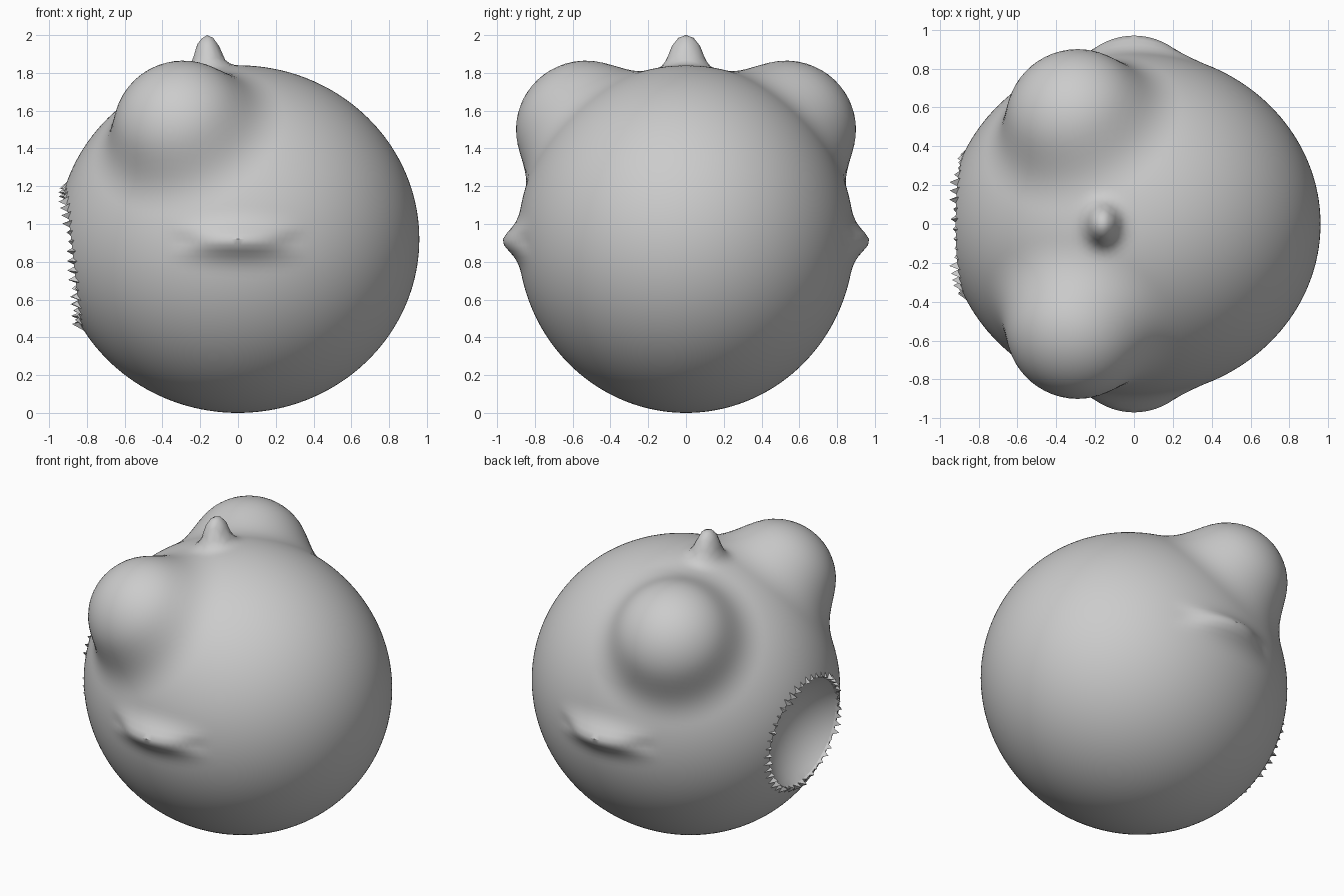
import bpy, bmesh, math, random
from mathutils import Vector

random.seed(4)
if "Cube" in bpy.data.objects:
    bpy.data.objects.remove(bpy.data.objects["Cube"])

grey = bpy.data.materials.new("clay_grey")
grey.use_nodes = True
GREY = (0.6, 0.6, 0.6, 1)
grey.diffuse_color = GREY
grey.node_tree.nodes["Principled BSDF"].inputs["Base Color"].default_value = GREY

CENTRE = Vector((0, 0, 0.92))
RADII = Vector((0.96, 0.89, 0.92))

# Lumps that swell out of the body: centre, radii, softness of the join
eye_lump = (Vector((-0.29, 0.53, 1.5)), Vector((0.37, 0.37, 0.365)), 0.16)
side_fin = (Vector((0, 0.84, 0.91)), Vector((0.19, 0.125, 0.05)), 0.13)
crest = (Vector((-0.16, 0, 1.83)), Vector((0.08, 0.1, 0.17)), 0.09)
LUMPS = [eye_lump, side_fin, crest]


def ellipsoid(p, centre, radii):
    """Approximate distance from p to an ellipsoid."""
    q = Vector(((p.x - centre.x) / radii.x, (p.y - centre.y) / radii.y,
                (p.z - centre.z) / radii.z))
    g = Vector((q.x / radii.x, q.y / radii.y, q.z / radii.z))
    k = q.length
    return k * (k - 1) / max(g.length, 1e-6)


def blended(p):
    """Body and lumps melted together, mirrored across y."""
    p = Vector((p.x, abs(p.y), p.z))
    d = ellipsoid(p, CENTRE, RADII)
    for centre, radii, soft in LUMPS:
        e = ellipsoid(p, centre, radii)
        h = max(soft - abs(d - e), 0) / soft
        d = min(d, e) - h * h * soft / 4
    return d


def add_object(name, bm):
    mesh = bpy.data.meshes.new(name)
    bm.to_mesh(mesh)
    bm.free()
    mesh.materials.append(grey)
    obj = bpy.data.objects.new(name, mesh)
    bpy.context.collection.objects.link(obj)
    return obj


def activate(obj):
    bpy.ops.object.select_all(action="DESELECT")
    obj.select_set(True)
    bpy.context.view_layer.objects.active = obj


# Body: a ball whose points are pushed out to the blended surface
bm = bmesh.new()
bmesh.ops.create_icosphere(bm, subdivisions=6, radius=1)
for v in bm.verts:
    ray = v.co.normalized()
    near, far = 0.6, 1.4
    for _ in range(15):
        mid = (near + far) / 2
        if blended(CENTRE + ray * mid) < 0:
            near = mid
        else:
            far = mid
    v.co = CENTRE + ray * near
body = add_object("body", bm)

# Mouth: a shallow bowl scooped from the -x side
bm = bmesh.new()
bmesh.ops.create_icosphere(bm, subdivisions=4, radius=0.45)
bmesh.ops.translate(bm, verts=bm.verts, vec=(-1.14, 0, 0.8))
cutter = add_object("mouth_cutter", bm)
cutter.hide_render = True
scoop = body.modifiers.new("mouth", "BOOLEAN")
scoop.operation = "DIFFERENCE"
scoop.object = cutter
activate(body)
bpy.ops.object.modifier_apply(modifier=scoop.name)
bpy.data.objects.remove(cutter)
bpy.ops.object.shade_smooth_by_angle(angle=math.radians(40))

# Ragged lip: small uneven spikes standing around the mouth
bm = bmesh.new()
STEPS = 44


def lip_point(angle, radius, lift):
    y = radius * math.cos(angle)
    z = 0.83 + radius * math.sin(angle)
    x = -RADII.x * math.sqrt(1 - (y / RADII.y) ** 2 - ((z - CENTRE.z) / RADII.z) ** 2)
    return bm.verts.new((x - lift, y, z))


for i in range(STEPS):
    a, b = (math.tau * k / STEPS for k in (i, i + 1))
    tip = lip_point((a + b) / 2, 0.36, random.uniform(0.005, 0.045))
    left, right = lip_point(a, 0.35, -0.015), lip_point(b, 0.35, -0.015)
    back = lip_point((a + b) / 2, 0.4, -0.005)
    for tri in ((left, right, tip), (right, back, tip), (back, left, tip), (left, back, right)):
        bm.faces.new(tri)
bmesh.ops.recalc_face_normals(bm, faces=bm.faces)
add_object("mouth_lip", bm)
